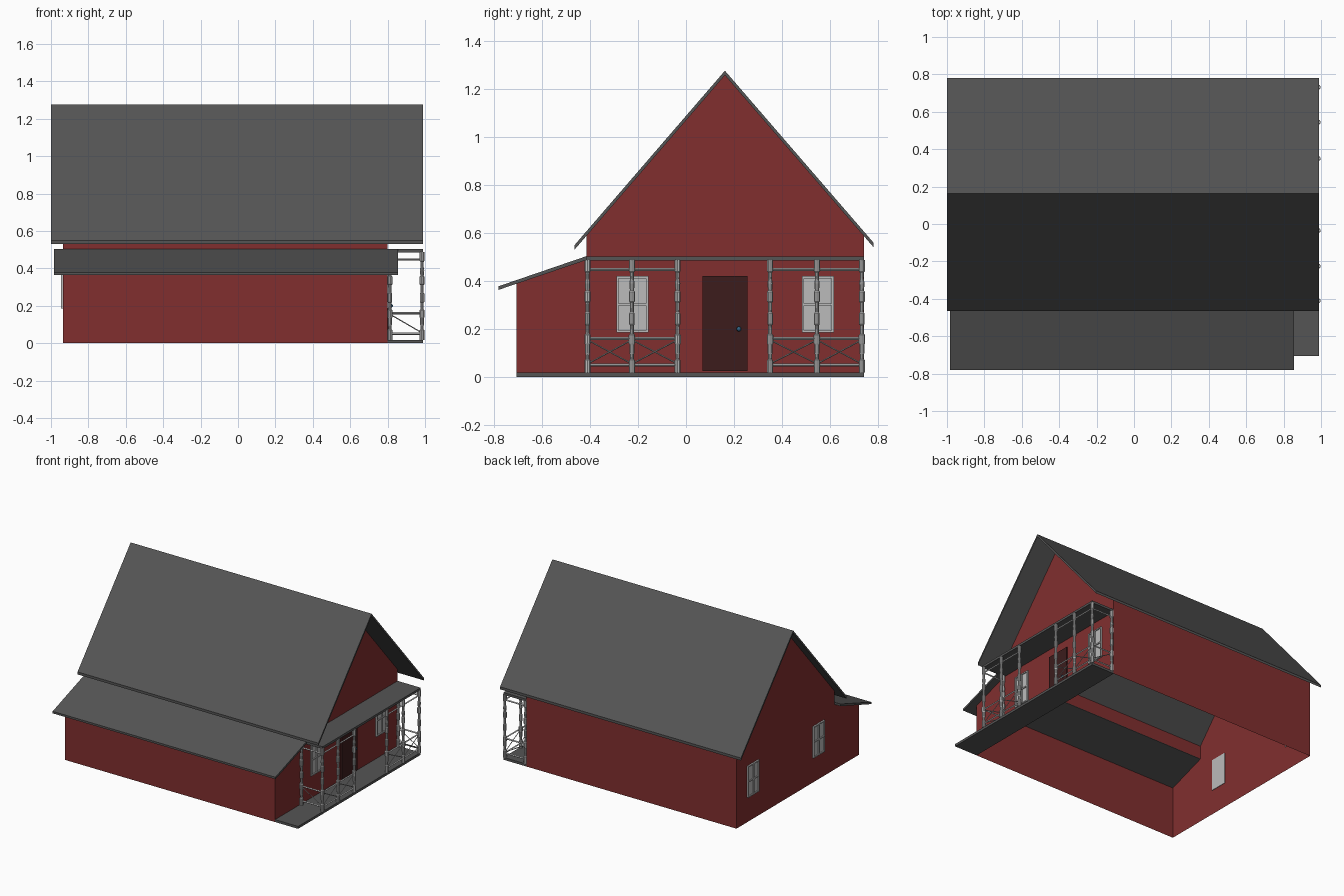
import bpy, bmesh, math
from mathutils import Vector

if "Cube" in bpy.data.objects:
    bpy.data.objects.remove(bpy.data.objects["Cube"])


def material(name, col):
    m = bpy.data.materials.new(name)
    m.diffuse_color = (*col, 1)
    m.use_nodes = True
    m.node_tree.nodes["Principled BSDF"].inputs["Base Color"].default_value = m.diffuse_color
    return m


RED = material("red_walls", (0.22, 0.028, 0.028))
DARK = material("roof_grey", (0.09, 0.09, 0.09))
DOOR = material("door_brown", (0.045, 0.012, 0.012))
LIGHT = material("trim_grey", (0.5, 0.5, 0.5))
BLUE = material("knob_blue", (0.03, 0.12, 0.22))


def finish(name, bm, mat, recalc=True):
    if recalc:
        bmesh.ops.recalc_face_normals(bm, faces=bm.faces)
    me = bpy.data.meshes.new(name)
    bm.to_mesh(me)
    bm.free()
    me.materials.append(mat)
    ob = bpy.data.objects.new(name, me)
    bpy.context.collection.objects.link(ob)
    return ob


def add_box(bm, lo, hi):
    vs = bmesh.ops.create_cube(bm, size=1)["verts"]
    for v in vs:
        v.co = Vector([(a + b) / 2 + c * (b - a) for a, b, c in zip(lo, hi, v.co)])


def box(name, lo, hi, mat):
    bm = bmesh.new()
    add_box(bm, lo, hi)
    return finish(name, bm, mat)


def extrude_x(name, profile, x0, x1, mat):
    """Solid prism from a (y, z) profile."""
    bm = bmesh.new()
    f = bm.faces.new([bm.verts.new((x0, y, z)) for y, z in profile])
    r = bmesh.ops.extrude_face_region(bm, geom=[f])
    for g in r["geom"]:
        if isinstance(g, bmesh.types.BMVert):
            g.co.x = x1
    return finish(name, bm, mat)


def add_bar(bm, p, q, r):
    """Thin square rod from p to q."""
    p, q = Vector(p), Vector(q)
    vs = bmesh.ops.create_cone(bm, segments=4, radius1=r, radius2=r,
                               depth=(q - p).length, cap_ends=True)["verts"]
    rot = (q - p).to_track_quat('Z', 'Y')
    for v in vs:
        v.co = rot @ v.co + (p + q) / 2


# Walls: open shell without floor or ceiling
X0, X1 = -0.935, 0.80
outline = [(-0.705, 0), (0.74, 0), (0.74, 0.59), (0.162, 1.257),
           (-0.415, 0.59), (-0.415, 0.49), (-0.705, 0.393)]
bm = bmesh.new()
left = [bm.verts.new((X0, y, z)) for y, z in outline]
right = [bm.verts.new((X1, y, z)) for y, z in outline]
bm.faces.new(left[::-1])
bm.faces.new(right)
for i, j in ((1, 2), (4, 5), (6, 0)):
    bm.faces.new((left[i], left[j], right[j], right[i]))
finish("house_walls", bm, RED)

# Roofs
extrude_x("main_roof", [(-0.465, 0.548), (0.162, 1.275), (0.78, 0.56), (0.78, 0.541),
                        (0.162, 1.256), (-0.465, 0.529)], -1.0, 0.99, DARK)
extrude_x("lean_to_roof", [(-0.415, 0.503), (-0.415, 0.487), (-0.78, 0.363),
                           (-0.78, 0.378)], -0.985, 0.855, DARK)
box("porch_roof", (X1, -0.415, 0.485), (0.99, 0.74, 0.502), DARK)
box("porch_floor", (X1, -0.705, 0), (0.99, 0.74, 0.018), DARK)


# Windows: pane with frame and crossbars
def window(name, x, side, y0, y1, z0=0.185, z1=0.42):
    bm = bmesh.new()
    add_box(bm, (x - 0.004, y0, z0), (x + 0.004, y1, z1))
    a, b = sorted((x, x + side * 0.011))
    t, ym, zm = 0.009, (y0 + y1) / 2, (z0 + z1) / 2
    for ya, yb in ((y0, y0 + t), (ym - t / 2, ym + t / 2), (y1 - t, y1)):
        add_box(bm, (a, ya, z0), (b, yb, z1))
    for za, zb in ((z0, z0 + t), (zm - t / 2, zm + t / 2), (z1 - t, z1)):
        add_box(bm, (a, y0, za), (b, y1, zb))
    finish(name, bm, LIGHT)


for x, s, end in ((X1, 1, "porch"), (X0, -1, "rear")):
    window(end + "_window_a", x, s, -0.29, -0.157)
    window(end + "_window_b", x, s, 0.482, 0.615)

# Door and knob
box("door", (X1 - 0.004, 0.068, 0.025), (X1 + 0.01, 0.255, 0.42), DOOR)
bm = bmesh.new()
bmesh.ops.create_uvsphere(bm, u_segments=12, v_segments=8, radius=0.01)
knob = finish("door_knob", bm, BLUE)
knob.location = (X1 + 0.018, 0.22, 0.20)

# Turned porch posts: (height, radius) profile spun around z
PROFILE = [(0.018, 0.013), (0.07, 0.013), (0.075, 0.008), (0.095, 0.009), (0.1, 0.011),
           (0.135, 0.011), (0.14, 0.014), (0.175, 0.014), (0.18, 0.009), (0.215, 0.008),
           (0.22, 0.012), (0.265, 0.012), (0.27, 0.008), (0.31, 0.009), (0.315, 0.013),
           (0.355, 0.013), (0.36, 0.009), (0.39, 0.012), (0.41, 0.008), (0.435, 0.009),
           (0.44, 0.013), (0.487, 0.013)]
XP, XW = 0.984, 0.812
YS = (-0.41, -0.225, -0.035, 0.35, 0.545, 0.732)


def post(name, x, y, n=10):
    bm = bmesh.new()
    rings = [[bm.verts.new((x + r * math.cos(2 * math.pi * k / n),
                            y + r * math.sin(2 * math.pi * k / n), z)) for k in range(n)]
             for z, r in PROFILE]
    for a, b in zip(rings, rings[1:]):
        for k in range(n):
            m = (k + 1) % n
            bm.faces.new((a[k], a[m], b[m], b[k]))
    bm.faces.new(rings[0][::-1])
    bm.faces.new(rings[-1])
    finish(name, bm, LIGHT)


for i, y in enumerate(YS):
    post(f"porch_post_{i + 1}", XP, y)
for i, y in enumerate((YS[0], YS[-1])):
    post(f"wall_post_{i + 1}", XW, y)


# Railings: three rails and diagonal braces per bay
def railing(name, p, q, cross):
    bm = bmesh.new()
    for z in (0.05, 0.16, 0.447):
        add_bar(bm, (*p, z), (*q, z), 0.006)
    add_bar(bm, (*p, 0.155), (*q, 0.055), 0.003)
    if cross:
        add_bar(bm, (*p, 0.055), (*q, 0.155), 0.003)
    finish(name, bm, LIGHT)


for i in (0, 1, 3, 4):
    railing(f"front_railing_{i}", (XP, YS[i]), (XP, YS[i + 1]), True)
for i in (0, 5):
    railing(f"side_railing_{i}", (XW, YS[i]), (XP, YS[i]), False)
